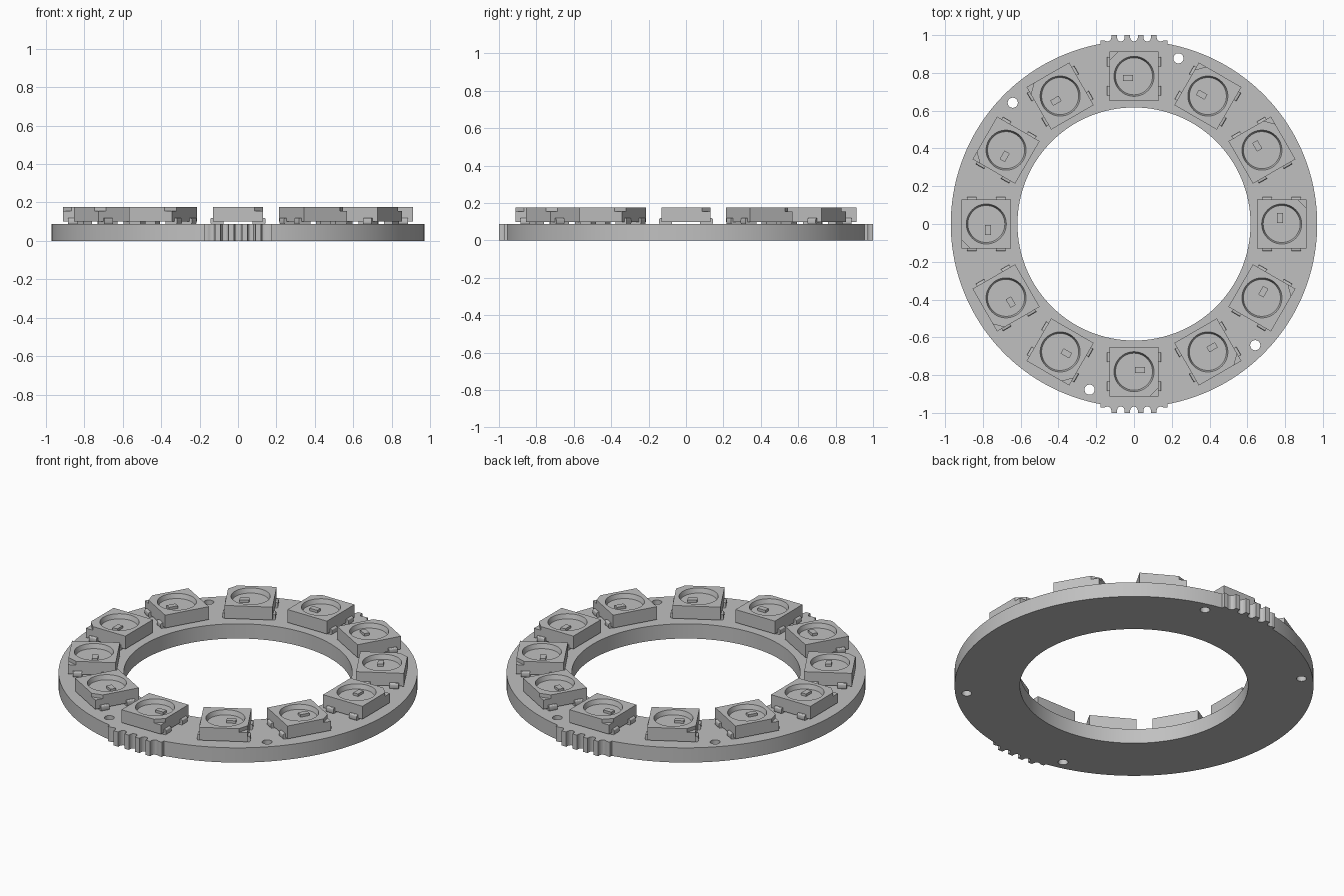
import bpy, bmesh
from math import pi, sin, cos, asin, radians
from mathutils import Matrix, Vector

old = bpy.data.objects.get("Cube")
if old:
    bpy.data.objects.remove(old, do_unlink=True)

grey = bpy.data.materials.new("plain_grey")
grey.use_nodes = True
colour = (0.53, 0.53, 0.53, 1)
grey.diffuse_color = colour
grey.node_tree.nodes["Principled BSDF"].inputs["Base Color"].default_value = colour

THICK, OUTER, INNER = 0.088, 0.97, 0.617
BODY_LOW, BODY_TOP, FLOOR = 0.1, 0.177, 0.15
HALF, LED_RADIUS = 0.13, 0.782


def make(name, bm):
    mesh = bpy.data.meshes.new(name)
    bmesh.ops.recalc_face_normals(bm, faces=bm.faces)
    bm.to_mesh(mesh)
    bm.free()
    mesh.materials.append(grey)
    ob = bpy.data.objects.new(name, mesh)
    bpy.context.collection.objects.link(ob)
    return ob


def add_box(bm, low, high):
    low, high = Vector(low), Vector(high)
    size = high - low
    mat = Matrix.Translation((low + high) / 2) @ Matrix.Diagonal((*size, 1))
    return bmesh.ops.create_cube(bm, size=1, matrix=mat)["verts"]


def activate(ob):
    bpy.ops.object.select_all(action="DESELECT")
    ob.select_set(True)
    bpy.context.view_layer.objects.active = ob


def smooth(ob):
    activate(ob)
    bpy.ops.object.shade_smooth_by_angle(angle=radians(30))


def cut(ob, cutter):
    cutter.hide_render = True
    mod = ob.modifiers.new("cut", "BOOLEAN")
    mod.operation, mod.object, mod.solver = "DIFFERENCE", cutter, "EXACT"
    activate(ob)
    bpy.ops.object.modifier_apply(modifier=mod.name)
    bpy.data.objects.remove(cutter, do_unlink=True)


def circle(radius, n, cx=0, cy=0):
    return [(cx + radius * cos(2 * pi * i / n), cy + radius * sin(2 * pi * i / n))
            for i in range(n)]


# Ring board outline: two arcs joined by break-away tabs with round bites
TAB, SHOULDER, PITCH, BITE = 0.178, 0.972, 0.07, 0.02


def tab_profile():
    pts = [(TAB, SHOULDER)]
    for k in range(2, -3, -1):
        x = k * PITCH
        right = SHOULDER if k == 2 else 1.0
        left = SHOULDER if k == -2 else 1.0
        pts.append((x + BITE, right))
        base = 0.966 + BITE
        for i in range(7):
            a = -pi * i / 6
            y = base + BITE * sin(a)
            pts.append((x + BITE * cos(a), min(y, right if i < 3 else left)))
        pts.append((x - BITE, left))
    return pts + [(-TAB, SHOULDER)]


a0 = asin(TAB / OUTER)
half = tab_profile()
for i in range(73):
    a = pi / 2 + a0 + (pi - 2 * a0) * i / 72
    half.append((OUTER * cos(a), OUTER * sin(a)))
outline = half + [(-x, -y) for x, y in half]

loops = [outline, circle(INNER, 128)]
for deg in (75, 135, 255, 315):
    a = radians(deg)
    loops.append(circle(0.027, 24, 0.908 * cos(a), 0.908 * sin(a)))

curve = bpy.data.curves.new("ring_board", "CURVE")
curve.dimensions, curve.fill_mode = "2D", "BOTH"
curve.extrude = THICK / 2
for loop in loops:
    spline = curve.splines.new("POLY")
    spline.points.add(len(loop) - 1)
    for p, (x, y) in zip(spline.points, loop):
        p.co = (x, y, 0, 1)
    spline.use_cyclic_u = True
board = bpy.data.objects.new("ring_board", curve)
bpy.context.collection.objects.link(board)
activate(board)
bpy.ops.object.convert(target="MESH")
board = bpy.context.object
bm = bmesh.new()
bm.from_mesh(board.data)
bmesh.ops.remove_doubles(bm, verts=bm.verts, dist=0.0002)
bmesh.ops.translate(bm, verts=bm.verts, vec=(0, 0, THICK / 2))
bmesh.ops.recalc_face_normals(bm, faces=bm.faces)
bm.to_mesh(board.data)
bm.free()
board.data.materials.clear()
board.data.materials.append(grey)
smooth(board)

# Lamp housing, outward side is +y
bm = bmesh.new()
add_box(bm, (-HALF, -HALF, BODY_LOW), (HALF, HALF, BODY_TOP))
housing = make("lamp_housing", bm)

# Tapered round well in the housing
bm = bmesh.new()
bmesh.ops.create_cone(bm, cap_ends=True, segments=48, radius1=0.098, radius2=0.114,
                      depth=0.054, matrix=Matrix.Translation((0, 0, FLOOR + 0.027)))
cut(housing, make("well_cutter", bm))

# Stepped corner mark
bm = bmesh.new()
corner = [(-HALF + 0.045, HALF), (-HALF + 0.025, HALF + 0.02),
          (-HALF - 0.02, HALF + 0.02), (-HALF - 0.02, HALF - 0.025), (-HALF, HALF - 0.045)]
face = bm.faces.new([bm.verts.new((x, y, 0.155)) for x, y in corner])
side = bmesh.ops.extrude_face_region(bm, geom=[face])["geom"]
bmesh.ops.translate(bm, vec=(0, 0, 0.05),
                    verts=[v for v in side if isinstance(v, bmesh.types.BMVert)])
cut(housing, make("corner_cutter", bm))
smooth(housing)

# Chip in the well
bm = bmesh.new()
add_box(bm, (-0.058, -0.026, FLOOR - 0.005), (-0.006, 0.006, FLOOR + 0.015))
chip = make("lamp_chip", bm)

# Four folded leads with rounded outer edges
bm = bmesh.new()
for sx in (-1, 1):
    for cy in (-0.077, 0.077):
        xs = sorted((sx * 0.075, sx * 0.144))
        add_box(bm, (xs[0], cy - 0.025, THICK - 0.002), (xs[1], cy + 0.025, 0.12))
outer = [e for e in bm.edges if all(abs(v.co.x) > 0.14 for v in e.verts)
         and abs(e.verts[0].co.y - e.verts[1].co.y) > 0.01]
bmesh.ops.bevel(bm, geom=outer, offset=0.009, segments=3, affect="EDGES", profile=0.5)
leads = make("lamp_leads", bm)
smooth(leads)

# Twelve lamps around the ring
for part in (housing, chip, leads):
    base_name = part.name
    for i in range(12):
        ob = part if i == 0 else part.copy()
        if i:
            bpy.context.collection.objects.link(ob)
        ob.name = f"{base_name}_{i + 1}"
        a = i * pi / 6
        ob.location = (-LED_RADIUS * sin(a), LED_RADIUS * cos(a), 0)
        ob.rotation_euler = (0, 0, a)
